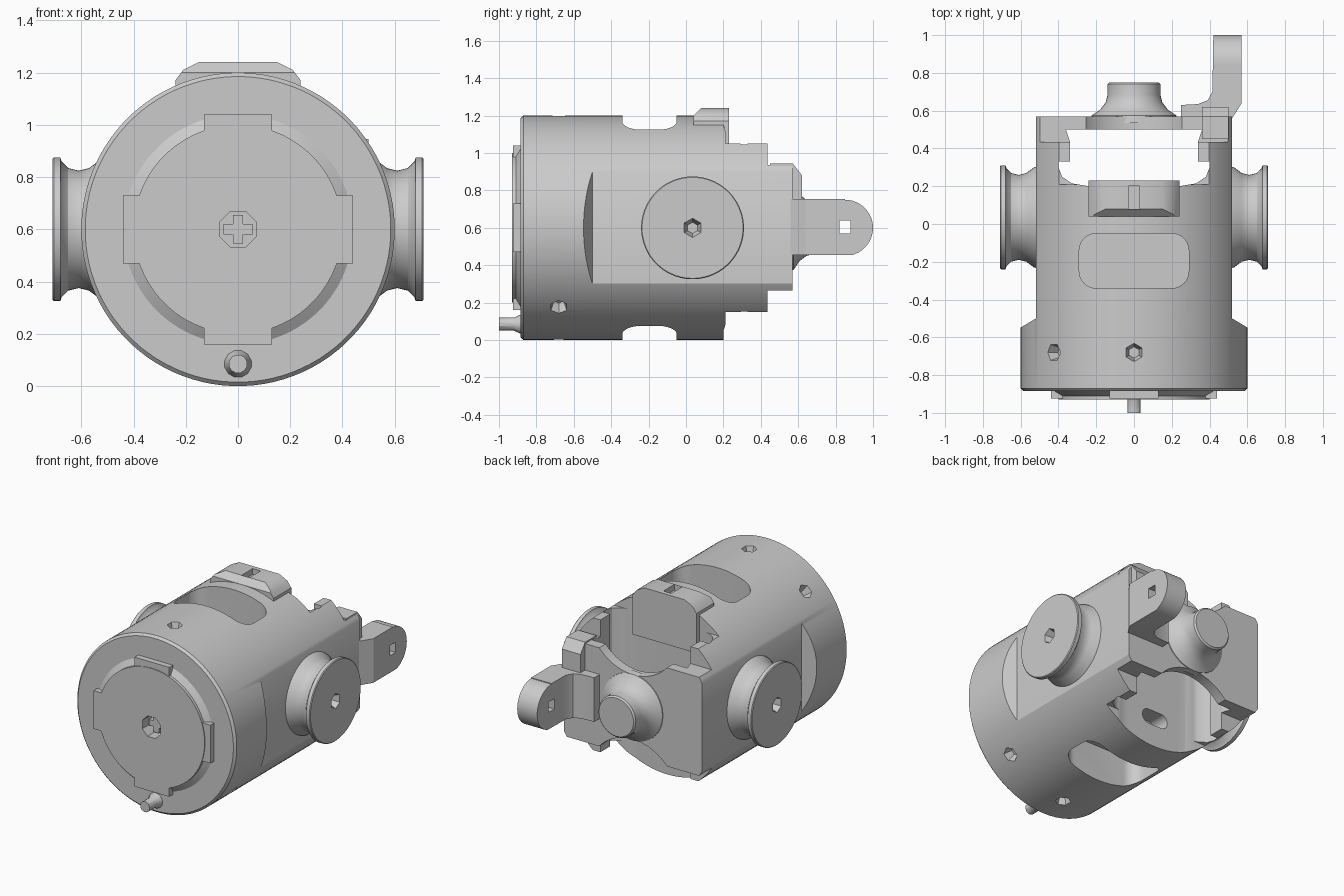
import bpy, bmesh, math
from mathutils import Matrix, Vector

cube = bpy.data.objects.get("Cube")
if cube:
    bpy.data.objects.remove(cube, do_unlink=True)

CZ = 0.6  # height of the main axis


def finish(name, bm):
    bmesh.ops.recalc_face_normals(bm, faces=bm.faces)
    mesh = bpy.data.meshes.new(name)
    bm.to_mesh(mesh)
    bm.free()
    ob = bpy.data.objects.new(name, mesh)
    bpy.context.collection.objects.link(ob)
    return ob


def prism(name, pts, lo, hi, axis="Z"):
    """Extrude a 2D outline along an axis."""
    place = {"X": lambda a, b, h: (h, a, b),
             "Y": lambda a, b, h: (a, h, b),
             "Z": lambda a, b, h: (a, b, h)}[axis]
    bm = bmesh.new()
    low = [bm.verts.new(place(a, b, lo)) for a, b in pts]
    high = [bm.verts.new(place(a, b, hi)) for a, b in pts]
    bm.faces.new(low)
    bm.faces.new(high)
    for i in range(len(pts)):
        j = (i + 1) % len(pts)
        bm.faces.new((low[i], low[j], high[j], high[i]))
    return finish(name, bm)


def box(name, x, y, z):
    return prism(name, [(x[0], y[0]), (x[1], y[0]), (x[1], y[1]), (x[0], y[1])], *z)


def lathe(name, profile, centre, direction, sides=64):
    """Spin (radius, height) points around a direction and cap both ends."""
    bm = bmesh.new()
    rings = []
    for r, h in profile:
        angles = [math.tau * (i + 0.5) / sides for i in range(sides)]
        rings.append([bm.verts.new((r * math.cos(a), r * math.sin(a), h)) for a in angles])
    for a, b in zip(rings, rings[1:]):
        for i in range(sides):
            j = (i + 1) % sides
            bm.faces.new((a[i], a[j], b[j], b[i]))
    bm.faces.new(rings[0])
    bm.faces.new(rings[-1])
    turn = Vector(direction).to_track_quat("Z", "Y").to_matrix().to_4x4()
    bm.transform(Matrix.Translation(centre) @ turn)
    return finish(name, bm)


def rounded(cx, cy, w, h, r, steps=8):
    """Rounded rectangle outline from half sizes."""
    pts = []
    for k, (sx, sy) in enumerate([(1, 1), (-1, 1), (-1, -1), (1, -1)]):
        for i in range(steps + 1):
            a = math.pi / 2 * (k + i / steps)
            pts.append((cx + sx * (w - r) + r * math.cos(a),
                        cy + sy * (h - r) + r * math.sin(a)))
    return pts


def cut(ob, *cutters):
    for cutter in cutters:
        cutter.hide_render = True
        mod = ob.modifiers.new("cut", "BOOLEAN")
        mod.operation, mod.solver, mod.object = "DIFFERENCE", "EXACT", cutter
        bpy.context.view_layer.objects.active = ob
        bpy.ops.object.modifier_apply(modifier=mod.name)
        bpy.data.objects.remove(cutter, do_unlink=True)


def mirrored(half):
    return half + [(-x, y) for x, y in reversed(half)]


# Main housing: a solid drum along y
R = 0.6
housing = lathe("housing", [(R - 0.015, -0.885), (R, -0.87), (R, 0.57)],
                (0, 0, CZ), (0, 1, 0), 96)

# Flat sides with a sloped front shoulder
for s in (-1, 1):
    cut(housing, prism("flat_cutter", [(s * 0.62, -0.56), (s * 0.52, -0.5),
                                       (s * 0.52, 0.7), (s * 0.8, 0.7),
                                       (s * 0.8, -0.56)], -0.1, 1.3))

# Open bay behind the drum, cut right through
bay = [(0, 0.2), (0.24, 0.2), (0.33, 0.215), (0.38, 0.25), (0.4, 0.3),
       (0.4, 0.33), (0.34, 0.33), (0.34, 0.44), (0.36, 0.5), (0, 0.5)]
outline = bay[1:-1] + [(-x, y) for x, y in reversed(bay[1:-1])]
cut(housing, prism("bay_cutter", outline, -0.1, 1.3))

# Stepped rear, scooped end plate, and long slots, above and below the axis
for s in (-1, 1):
    def span(near, far=0.8):
        return sorted((CZ + s * near, CZ + s * far))
    cut(housing,
        box("step_cutter", (-1, 1), (0.21, 0.8), span(0.45)),
        box("rear_cutter", (-1, 1), (0.435, 0.8), span(0.335)),
        lathe("scoop_cutter", [(0.34, 0.4), (0.34, 0.8)], (0, 0, CZ + s * 0.56), (0, 1, 0)),
        prism("slot_cutter", rounded(0, -0.195, 0.29, 0.145, 0.09), *span(0.36)))

# Oval pocket low in the bay wall
cut(housing, prism("pocket_cutter", rounded(0, 0.2, 0.1, 0.05, 0.05), 0.08, 0.3, "Y"))

# Radial screw dimples around the drum
for deg in (90, 135, -45, -90):
    d = Vector((math.cos(math.radians(deg)), 0, math.sin(math.radians(deg))))
    cut(housing, lathe("dimple_cutter", [(0.03, 0.54), (0.055, 0.62)],
                       (0, -0.68, CZ), d, 6))

# Front cover with four tabs and an eight-sided socket
cover = lathe("front_cover", [(0.45, -0.02), (0.44, 0.005), (0.4, 0.03), (0.4, 0.05)],
              (0, -0.88, CZ), (0, -1, 0))
socket = [(0.075, -0.1), (0.075, 0.2)]
cut(cover, lathe("socket_cutter", socket, (0, -0.88, CZ), (0, -1, 0), 8))
cut(housing, lathe("socket_cutter", socket, (0, -0.88, CZ), (0, -1, 0), 8))
tabs = []
for k in range(4):
    tab = prism("cover_tab_%d" % (k + 1), [(-0.13, 0.35), (0.13, 0.35),
                                          (0.13, 0.44), (-0.13, 0.44)], -0.925, -0.86, "Y")
    tab.data.transform(Matrix.Translation((0, 0, CZ)) @ Matrix.Rotation(k * math.pi / 2, 4, "Y"))
    tabs.append(tab)
cross = [box("socket_cross_bar", (-0.055, 0.055), (-0.88, -0.75), (CZ - 0.02, CZ + 0.02)),
         box("socket_cross_post", (-0.02, 0.02), (-0.88, -0.75), (CZ - 0.055, CZ + 0.055))]

# Small locating pin under the cover
pin = lathe("locating_pin", [(0.06, -0.02), (0.055, 0.0), (0.036, 0.04), (0.036, 0.12)],
            (0, -0.88, 0.085), (0, -1, 0), 12)

# Flanged side rollers
rollers = []
for s, label in ((1, "left"), (-1, "right")):
    roller = lathe(label + "_roller", [(0.275, -0.03), (0.265, 0.01), (0.235, 0.05), (0.225, 0.09),
                                       (0.235, 0.13), (0.26, 0.155), (0.275, 0.16),
                                       (0.275, 0.185), (0.27, 0.19)],
                   (s * 0.52, 0.035, CZ), (s, 0, 0))
    cut(roller, lathe("dimple_cutter", [(0.03, 0.13), (0.055, 0.2)],
                      (s * 0.52, 0.035, CZ), (s, 0, 0), 6))
    rollers.append(roller)

# Rear hub
hub = lathe("rear_hub", [(0.23, -0.03), (0.225, 0.01), (0.18, 0.04), (0.15, 0.08),
                         (0.14, 0.12), (0.14, 0.175), (0.13, 0.185)],
            (0, 0.565, CZ), (0, 1, 0), 48)

# Top lug with a centre notch and sloped front
lug = prism("top_lug", mirrored([(0.24, 0.9), (0.24, 1.17), (0.21, 1.21), (0.15, 1.24)]),
            0.04, 0.23, "Y")
cut(lug, prism("slope_cutter", [(0, 1.16), (0.04, 1.2), (0.09, 1.25), (0, 1.3)], -1, 1, "X"),
    box("notch_cutter", (-0.03, 0.03), (0.08, 0.2), (1.2, 1.3)))

# Rear arm with rounded end, cross hole and filleted foot
arm = prism("rear_arm", [(0.25, 0.53), (0.25, 0.63), (0.34, 0.635), (0.39, 0.655),
                         (0.415, 0.7), (0.42, 1.0), (0.57, 1.0), (0.57, 0.64),
                         (0.52, 0.56), (0.52, 0.53)], 0.455, 0.755)
corner = [(0.85 + 0.15 * math.sin(i * math.pi / 24), CZ + 0.15 * math.cos(i * math.pi / 24))
          for i in range(25)]
cut(arm, prism("end_cutter", corner + [(0.85, 0.4), (1.1, 0.4), (1.1, 0.8), (0.85, 0.8)],
               0.3, 0.7, "X"),
    box("hole_cutter", (0.3, 0.7), (0.82, 0.88), (0.57, 0.64)))
foot = prism("arm_foot", [(0.45, 0.7), (0.62, 0.7), (0.62, 0.88), (0.57, 0.945), (0.45, 0.945)],
             0.36, 0.5, "X")

# Smooth round surfaces, keep edges crisp
bpy.ops.object.select_all(action="DESELECT")
for ob in [housing, cover, pin, hub, lug, arm, foot] + tabs + cross + rollers:
    ob.select_set(True)
bpy.context.view_layer.objects.active = housing
bpy.ops.object.shade_smooth_by_angle(angle=math.radians(30))
